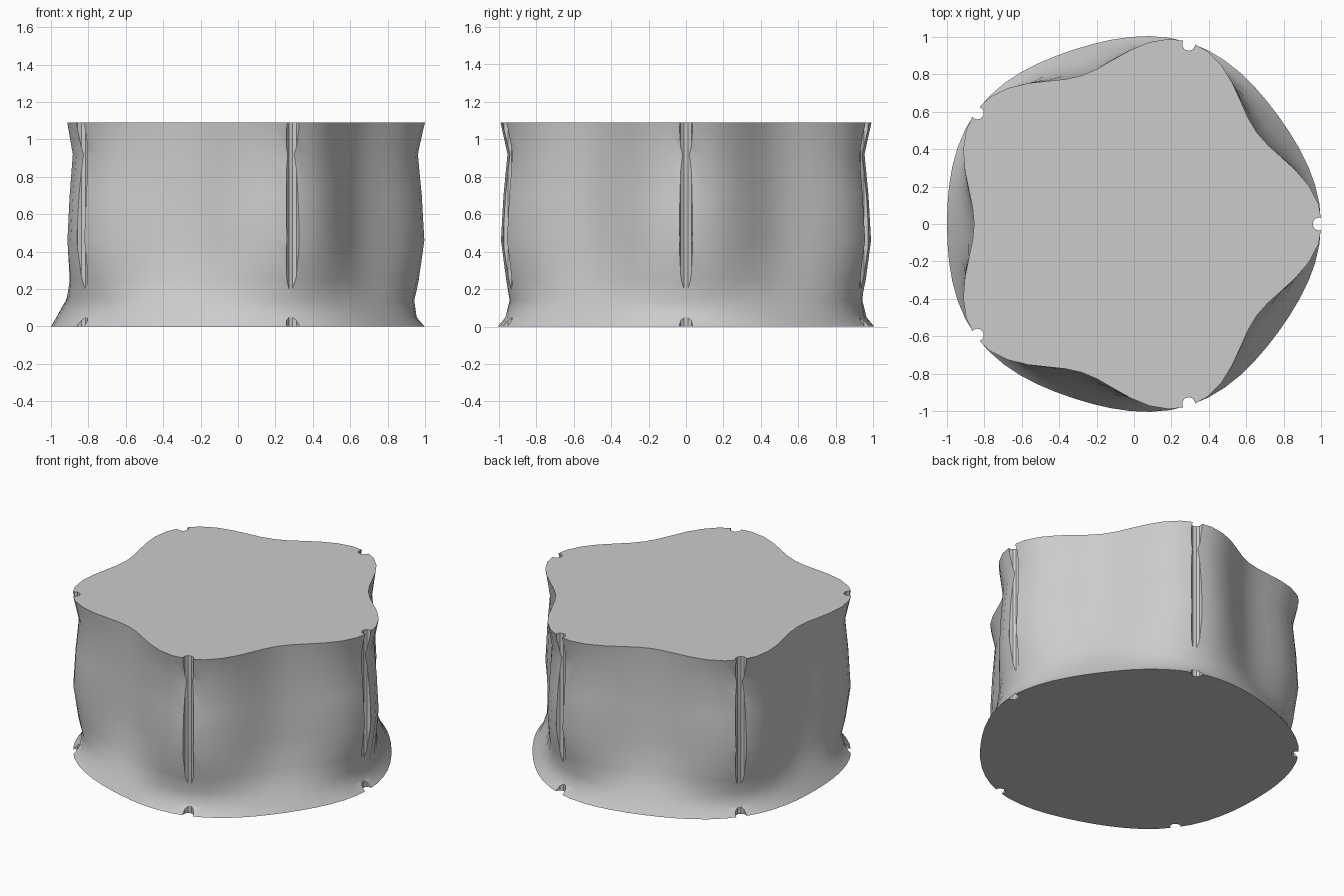
import bpy, bmesh
from math import cos, sin, radians

cube = bpy.data.objects.get("Cube")
if cube:
    bpy.data.objects.remove(cube, do_unlink=True)

CENTRE_X = -0.02
LOBES = 5
STEP = 6  # degrees between outline points

# One plain grey material
grey = bpy.data.materials.new("plain grey")
grey.use_nodes = True
colour = (0.6, 0.6, 0.6, 1)
grey.diffuse_color = colour
grey.node_tree.nodes["Principled BSDF"].inputs["Base Color"].default_value = colour

# Height, radius on the ridges, radius in the valleys
LEVELS = [
    (0.00, 1.02, 0.98),
    (0.05, 0.975, 0.95),
    (0.14, 0.962, 0.90),
    (0.25, 0.99, 0.86),
    (0.46, 1.022, 0.84),
    (0.70, 1.008, 0.83),
    (0.92, 0.985, 0.825),
    (1.09, 1.025, 0.835),
]


def new_object(name, bm):
    bmesh.ops.recalc_face_normals(bm, faces=bm.faces)
    mesh = bpy.data.meshes.new(name)
    bm.to_mesh(mesh)
    bm.free()
    mesh.materials.append(grey)
    obj = bpy.data.objects.new(name, mesh)
    bpy.context.collection.objects.link(obj)
    return obj


# Lobed drum: round at the foot, five-lobed above
bm = bmesh.new()
rings = []
for z, ridge, valley in LEVELS:
    ring = []
    for deg in range(0, 360, STEP):
        a = radians(deg)
        r = valley + (ridge - valley) * (1 + cos(LOBES * a)) / 2
        ring.append(bm.verts.new((CENTRE_X + r * cos(a), r * sin(a), z)))
    rings.append(ring)
for low, high in zip(rings, rings[1:]):
    for i in range(len(low)):
        j = (i + 1) % len(low)
        bm.faces.new((low[i], low[j], high[j], high[i]))
bm.faces.new(rings[0][::-1])
bm.faces.new(rings[-1])
drum = new_object("lobed_drum", bm)

# Upright rods that cut a groove into every ridge
bm = bmesh.new()
for k in range(LOBES):
    a = radians(k * 360 / LOBES)
    rod = bmesh.ops.create_cone(bm, cap_ends=True, segments=10, radius1=0.035,
                                radius2=0.035, depth=1.6)
    bmesh.ops.translate(bm, verts=rod["verts"],
                        vec=(CENTRE_X + 1.01 * cos(a), 1.01 * sin(a), 0.55))
cutter = new_object("groove_cutter", bm)
cutter.hide_render = True

bpy.ops.object.select_all(action="DESELECT")
drum.select_set(True)
bpy.context.view_layer.objects.active = drum
cut = drum.modifiers.new("grooves", "BOOLEAN")
cut.operation = "DIFFERENCE"
cut.solver = "EXACT"
cut.object = cutter
bpy.ops.object.modifier_apply(modifier=cut.name)
bpy.data.objects.remove(cutter, do_unlink=True)

bpy.ops.object.shade_smooth_by_angle(angle=radians(35))
